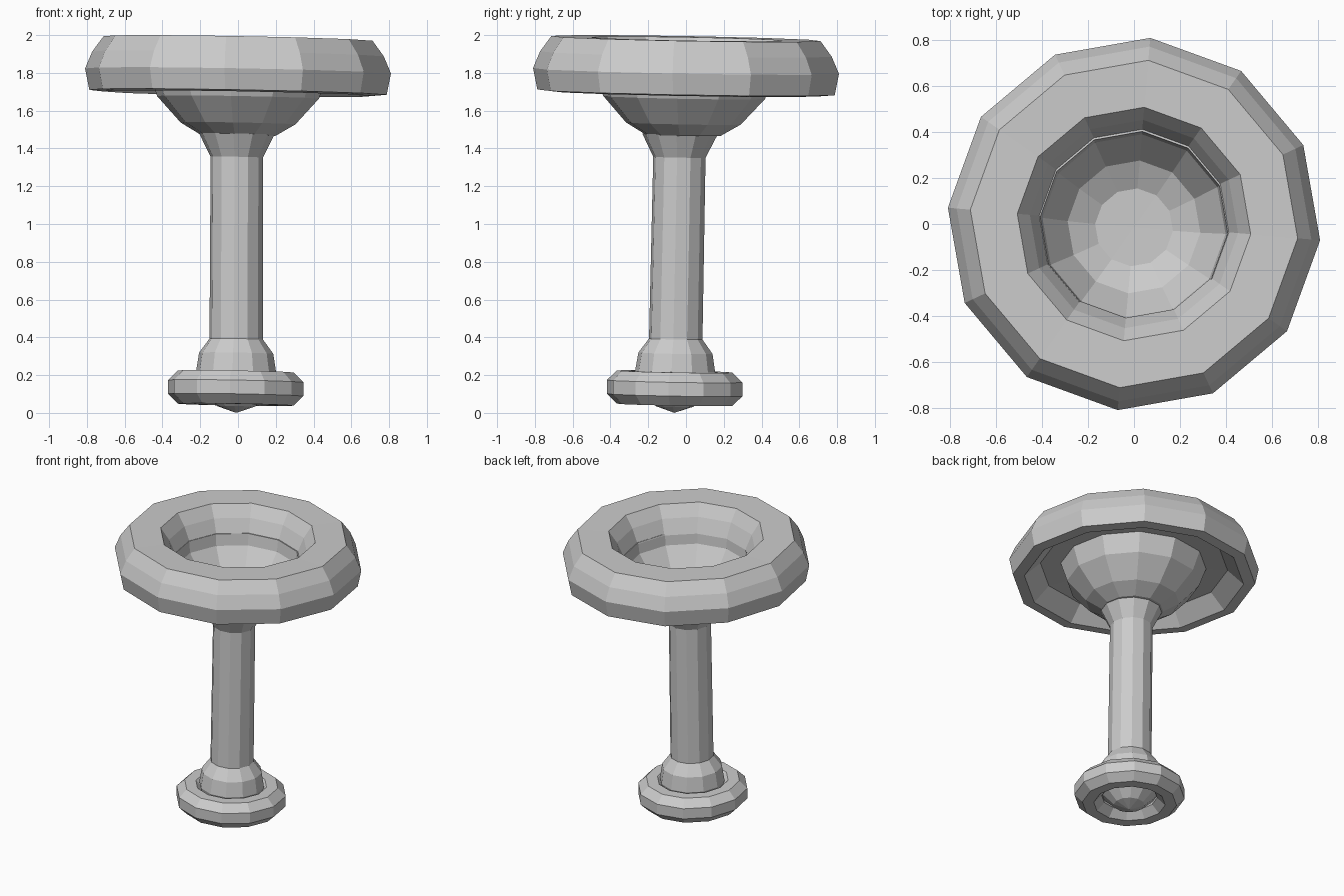
import bpy, bmesh, math

if "Cube" in bpy.data.objects:
    bpy.data.objects.remove(bpy.data.objects["Cube"])

SIDES = 12
PHASE = math.radians(25)
TILT = 0.018          # whole piece leans slightly


def lathe(name, profile, centre, z_ref, lean=(0.0, 0.0), closed=False):
    """Spin a (radius, z) profile into a flat-faced 12-sided part."""
    bm = bmesh.new()

    def place(r, z, a):
        x = centre[0] + lean[0] * (z - z_ref) + r * math.cos(a)
        y = centre[1] + lean[1] * (z - z_ref) + r * math.sin(a)
        return bm.verts.new((x, y, z - TILT * (x + y)))

    rings = []
    for r, z in profile:
        if r == 0:
            rings.append([place(0, z, 0)] * SIDES)
        else:
            rings.append([place(r, z, PHASE + 2 * math.pi * i / SIDES)
                          for i in range(SIDES)])
    pairs = list(zip(rings, rings[1:]))
    if closed:
        pairs.append((rings[-1], rings[0]))
    for lo, hi in pairs:
        for i in range(SIDES):
            j = (i + 1) % SIDES
            quad = []
            for v in (lo[i], lo[j], hi[j], hi[i]):
                if v not in quad:
                    quad.append(v)
            bm.faces.new(quad)
    bmesh.ops.recalc_face_normals(bm, faces=bm.faces)
    mesh = bpy.data.meshes.new(name)
    bm.to_mesh(mesh)
    bm.free()
    obj = bpy.data.objects.new(name, mesh)
    bpy.context.collection.objects.link(obj)
    return obj


# Wide upper rim: hexagonal section with a hollowed underside
lathe("upper_rim", [
    (0.41, 1.80), (0.455, 1.90), (0.51, 1.98), (0.715, 1.982), (0.775, 1.90),
    (0.813, 1.81), (0.79, 1.697), (0.715, 1.69), (0.61, 1.79)],
    (0, 0), 1.8, closed=True)

# Bowl with thickness, hanging from the rim
lathe("bowl", [
    (0.0, 1.46), (0.2, 1.47), (0.305, 1.532), (0.43, 1.67), (0.475, 1.80),
    (0.41, 1.81), (0.40, 1.73), (0.29, 1.575), (0.17, 1.515), (0.0, 1.512)],
    (0.0, -0.012), 1.6, lean=(0, 0.03))

# Stem with flared neck and ball foot
lathe("stem", [
    (0.0, -0.001), (0.1, 0.033), (0.18, 0.11), (0.213, 0.215), (0.197, 0.315),
    (0.142, 0.39), (0.139, 1.353), (0.2, 1.475), (0.0, 1.48)],
    (-0.01, -0.058), 0.2, lean=(0.003, 0.02))

# Round foot ring around the ball
ring = [(0.27 + 0.097 * math.cos(math.radians(22.5 + 45 * k)),
         0.13 + 0.095 * math.sin(math.radians(22.5 + 45 * k))) for k in range(8)]
lathe("foot_ring", ring, (-0.012, -0.06), 0.13, closed=True)
